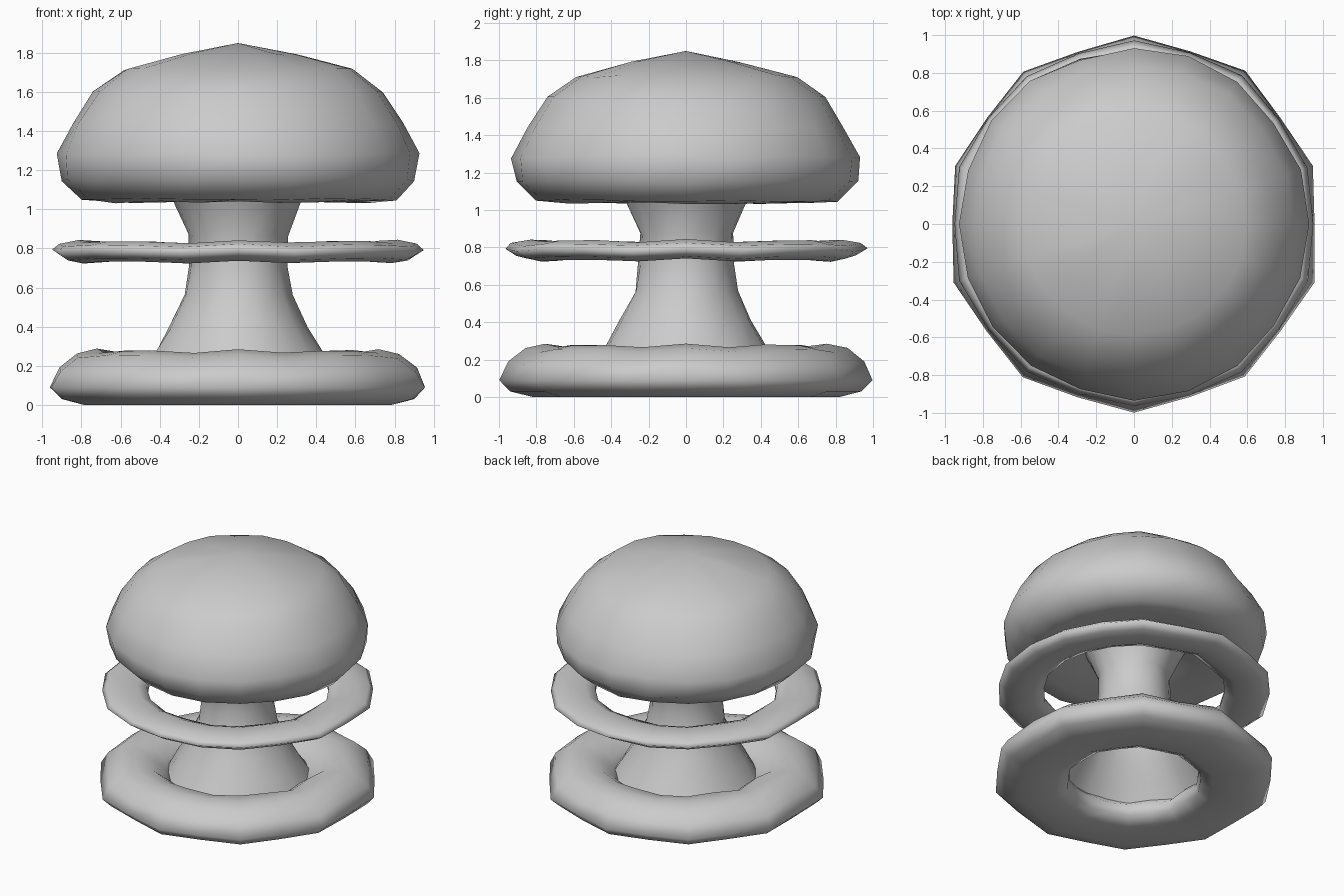
import bpy, bmesh, math, random
from math import sin, cos, pi

if "Cube" in bpy.data.objects:
    bpy.data.objects.remove(bpy.data.objects["Cube"])

random.seed(4)
SIDES = 20


def revolve(name, profile, closed, jitter=0.0, corner=0.0, wave=0.0, tip=None, fixed_z=0.0):
    """Spin a (radius, z) profile into a lumpy 20-sided body.
    corner pulls every second column inwards, wave ripples the height."""
    bm = bmesh.new()
    rings = []
    for r, z in profile:
        ring = []
        for i in range(SIDES):
            a = -pi / 2 + 2 * pi * i / SIDES
            k = 1 - corner * (i % 2) + random.uniform(-jitter, jitter)
            h = z
            if z > fixed_z:
                h += wave * cos(8 * a) + random.uniform(-jitter, jitter) * 0.5
            ring.append(bm.verts.new((r * k * cos(a), r * k * sin(a), h)))
        rings.append(ring)
    pairs = list(zip(rings, rings[1:]))
    if closed:
        pairs.append((rings[-1], rings[0]))
    for lo, hi in pairs:
        for i in range(SIDES):
            j = (i + 1) % SIDES
            bm.faces.new((lo[i], lo[j], hi[j], hi[i]))
    if tip is not None:
        top = bm.verts.new((0, 0, tip))
        for i in range(SIDES):
            bm.faces.new((rings[-1][i], rings[-1][(i + 1) % SIDES], top))
    bmesh.ops.recalc_face_normals(bm, faces=bm.faces)
    mesh = bpy.data.meshes.new(name)
    bm.to_mesh(mesh)
    bm.free()
    for p in mesh.polygons:
        p.use_smooth = True
    obj = bpy.data.objects.new(name, mesh)
    bpy.context.collection.objects.link(obj)
    return obj


# thick dust ring on the ground, flat underneath, nearly ten-sided
revolve("base_ring",
        [(0.57, 0.0), (0.82, 0.0), (0.94, 0.03), (1.0, 0.09), (0.955, 0.18),
         (0.86, 0.25), (0.75, 0.275), (0.63, 0.255), (0.54, 0.19),
         (0.47, 0.12), (0.48, 0.04)],
        True, corner=0.04, wave=0.012, jitter=0.005, fixed_z=0.1)

# stem flaring at both ends, open below
revolve("stem",
        [(0.53, 0.11), (0.43, 0.27), (0.35, 0.40), (0.275, 0.56), (0.255, 0.70),
         (0.25, 0.87), (0.315, 1.02), (0.37, 1.14)],
        False, jitter=0.025, fixed_z=0.2)

# thin floating ring
revolve("floating_ring",
        [(0.72, 0.738), (0.83, 0.731), (0.91, 0.747), (0.97, 0.785), (0.935, 0.815),
         (0.83, 0.835), (0.72, 0.83), (0.65, 0.805), (0.645, 0.77)],
        True, corner=0.02, wave=0.008, jitter=0.005)

# billowing cap
revolve("cap",
        [(0.25, 1.12), (0.42, 1.08), (0.66, 1.035), (0.80, 1.05), (0.91, 1.15),
         (0.925, 1.28), (0.85, 1.44), (0.745, 1.60), (0.59, 1.715), (0.30, 1.79)],
        False, jitter=0.015, tip=1.85)
